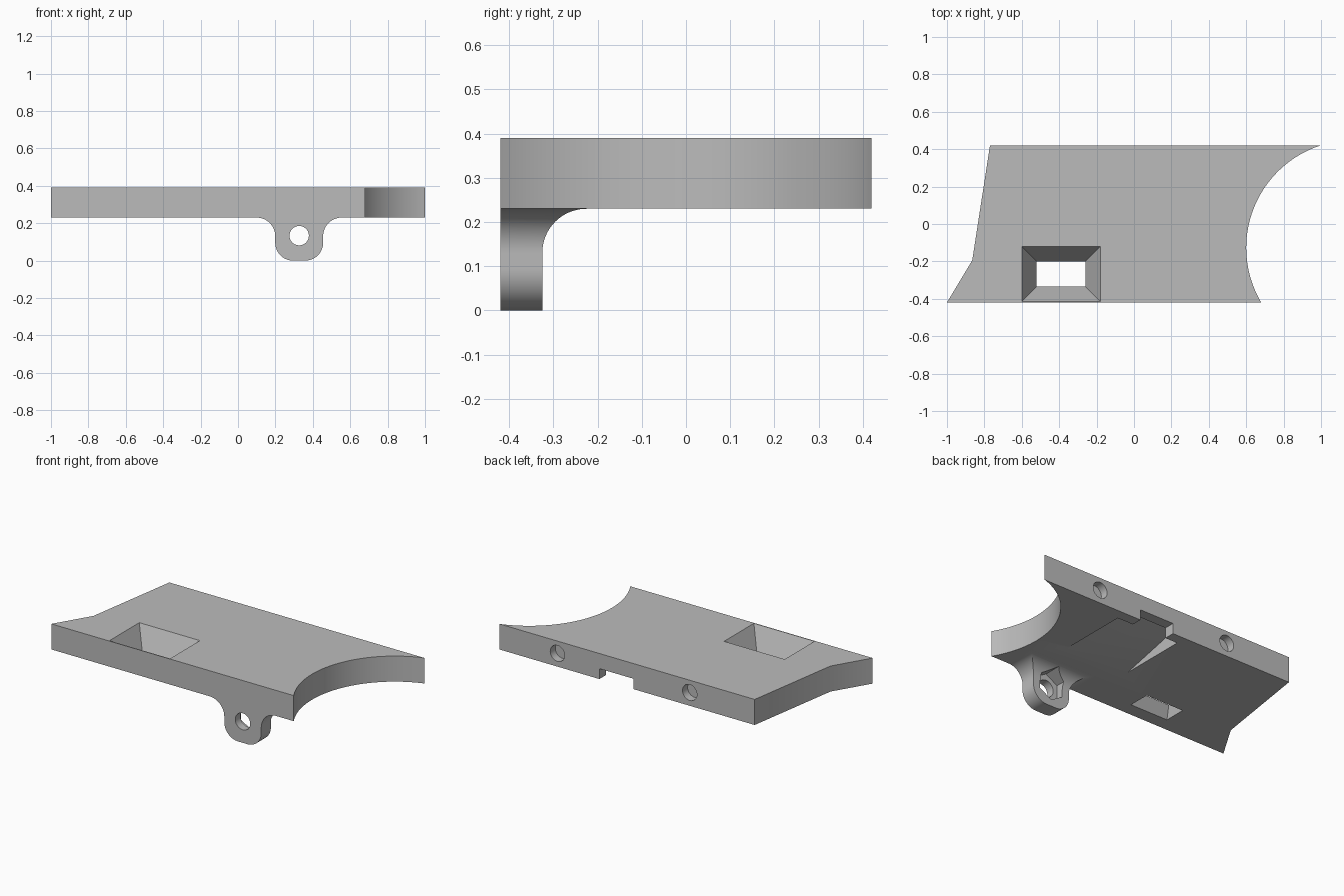
import bpy
import bmesh
from math import sin, cos, pi, radians, atan2
from mathutils import Vector

if "Cube" in bpy.data.objects:
    bpy.data.objects.remove(bpy.data.objects["Cube"])

grey = bpy.data.materials.new("plain grey")
grey.use_nodes = True
colour = (0.5, 0.5, 0.5, 1)
grey.diffuse_color = colour
grey.node_tree.nodes["Principled BSDF"].inputs["Base Color"].default_value = colour

FRONT, BACK, UNDER, TOP = -0.42, 0.42, 0.23, 0.39


def arc(cx, cy, r, start, end, steps=16):
    """Points along an arc, angles in degrees."""
    angles = [radians(start + (end - start) * i / steps) for i in range(steps + 1)]
    return [(cx + r * cos(a), cy + r * sin(a)) for a in angles]


def loft(name, first, second):
    """Closed solid between two matching loops of 3D points."""
    bm = bmesh.new()
    a = [bm.verts.new(p) for p in first]
    b = [bm.verts.new(p) for p in second]
    bm.faces.new(a)
    bm.faces.new(b)
    n = len(a)
    for i in range(n):
        j = (i + 1) % n
        bm.faces.new((a[i], a[j], b[j], b[i]))
    bmesh.ops.recalc_face_normals(bm, faces=bm.faces[:])
    mesh = bpy.data.meshes.new(name)
    bm.to_mesh(mesh)
    bm.free()
    mesh.materials.append(grey)
    obj = bpy.data.objects.new(name, mesh)
    bpy.context.collection.objects.link(obj)
    return obj


def prism(name, axis, outline, low, high):
    """Extrude a 2D outline along one axis."""
    def place(u, v, w):
        return {"x": (w, u, v), "y": (u, w, v), "z": (u, v, w)}[axis]
    return loft(name, [place(u, v, low) for u, v in outline],
                [place(u, v, high) for u, v in outline])


def rectangle(x0, x1, y0, y1):
    return [(x0, y0), (x1, y0), (x1, y1), (x0, y1)]


def combine(obj, tool, operation):
    """Apply a boolean and remove the tool object."""
    mod = obj.modifiers.new("combine", "BOOLEAN")
    mod.operation = operation
    mod.solver = "EXACT"
    mod.object = tool
    bpy.context.view_layer.objects.active = obj
    bpy.ops.object.modifier_apply(modifier=mod.name)
    bpy.data.objects.remove(tool)


# Plate with a concave end
cx, cy, r = 1.175, -0.127, 0.575
ends = [atan2(y - cy, x - cx) % (2 * pi) * 180 / pi
        for x, y in ((0.68, FRONT), (0.998, BACK))]
scoop = arc(cx, cy, r, ends[0], ends[1], 48)
scoop[0] = (scoop[0][0], FRONT)
scoop[-1] = (1.0, BACK)
outline = [(-1, FRONT)] + scoop + [(-0.77, BACK), (-0.865, -0.195)]
plate = prism("plate", "z", outline, UNDER, TOP)

# Mounting tab: flared front profile limited by a filleted side profile
mid, half, fillet, corner = 0.327, 0.128, 0.1, 0.095
left = [(mid - half - fillet, 0.3)]
left += arc(mid - half - fillet, UNDER - fillet, fillet, 90, 0)
left += arc(mid - half + corner, corner, corner, 180, 270)
right = [(2 * mid - x, z) for x, z in reversed(left)]
tab = prism("mounting_tab", "y", left + right, FRONT, -0.1)
side = [(FRONT, -0.1), (-0.325, -0.1)]
side += arc(-0.225, UNDER - fillet, fillet, 180, 90)
side += [(-0.225, 0.4), (FRONT, 0.4)]
combine(tab, prism("side_profile", "x", side, -0.1, 0.8), "INTERSECT")
combine(plate, tab, "UNION")

# Tab bolt hole and hexagonal nut pocket
combine(plate, prism("bolt_hole", "y", arc(mid, 0.133, 0.052, 0, 345, 23), -0.6, -0.2), "DIFFERENCE")
combine(plate, prism("nut_pocket", "y", arc(mid, 0.133, 0.092, 30, 330, 5), -0.37, -0.15), "DIFFERENCE")

# Tapered window, narrowing downwards through the plate
window_top = [(x, y, TOP) for x, y in rectangle(-0.6, -0.18, -0.415, -0.12)]
window_low = [(x, y, UNDER) for x, y in rectangle(-0.52, -0.26, -0.335, -0.2)]
rays = list(zip(window_top, window_low))
upper = [Vector(t) + (Vector(t) - Vector(b)) * 0.005 for t, b in rays]
lower = [Vector(b) + (Vector(b) - Vector(t)) * 0.1 for t, b in rays]
combine(plate, loft("window", upper, lower), "DIFFERENCE")

# Wedge recess under the plate and the notch leading into it
wedge = [(-0.075, UNDER), (-0.075, 0.1), (0.355, 0.1), (0.355, UNDER + 0.1)]
combine(plate, prism("wedge_recess", "x", wedge, -0.015, 0.415), "DIFFERENCE")
notch = rectangle(0.07, 0.306, 0.1, UNDER + 0.065)
combine(plate, prism("notch", "y", notch, 0.33, 0.6), "DIFFERENCE")

# Two shallow round sockets in the back edge
for x in (0.597, -0.32):
    socket = arc(x, 0.313, 0.05, 0, 345, 23)
    combine(plate, prism("socket", "y", socket, BACK - 0.05, 0.6), "DIFFERENCE")

# Smooth the curves, keep the edges sharp
bpy.ops.object.select_all(action="DESELECT")
plate.select_set(True)
bpy.context.view_layer.objects.active = plate
bpy.ops.object.shade_smooth_by_angle(angle=radians(25))
